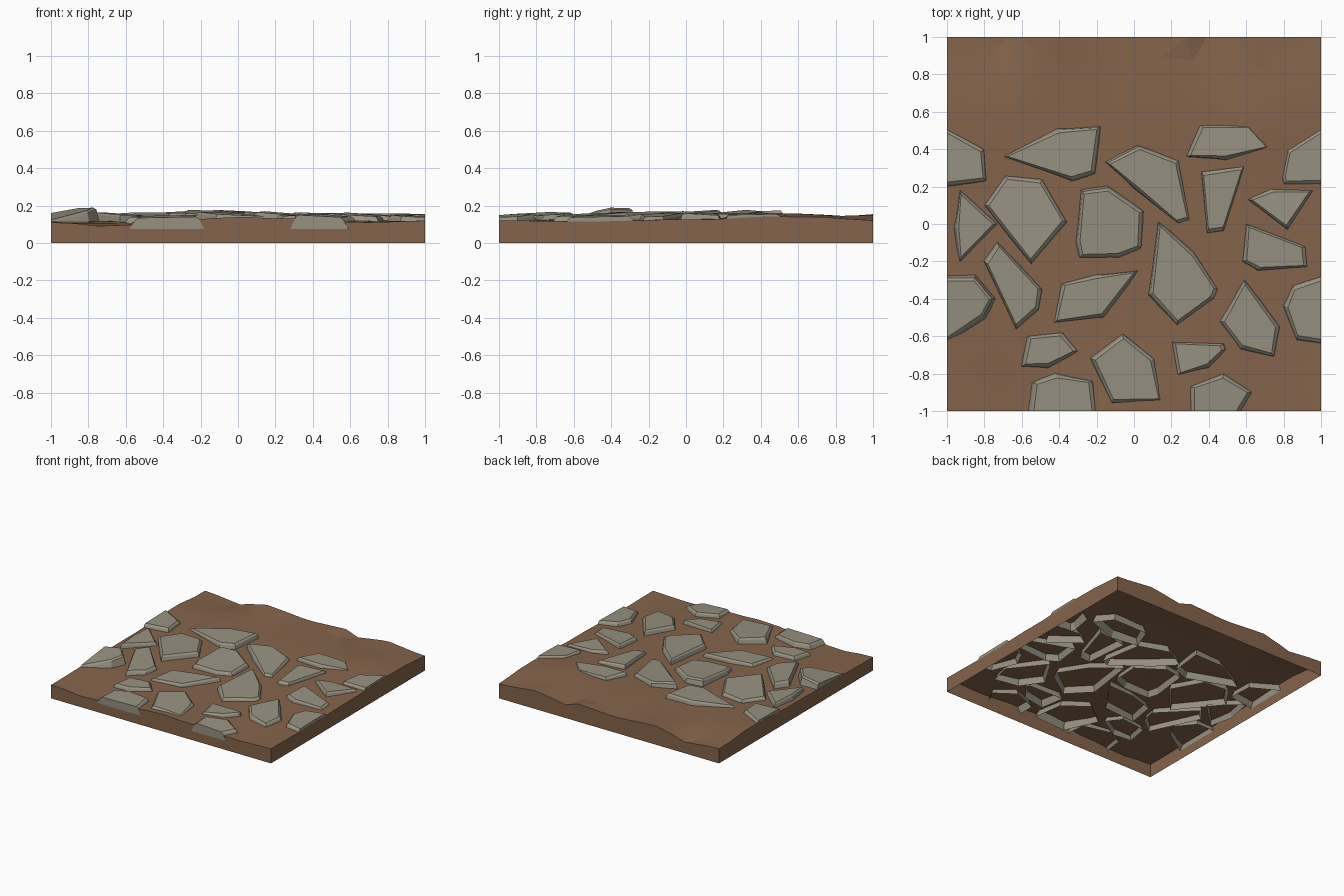
import bpy, bmesh, random
from mathutils import Vector

if "Cube" in bpy.data.objects:
    bpy.data.objects.remove(bpy.data.objects["Cube"])

random.seed(4)


def material(name, rgb):
    m = bpy.data.materials.new(name)
    m.diffuse_color = (*rgb, 1)
    m.use_nodes = True
    m.node_tree.nodes["Principled BSDF"].inputs["Base Color"].default_value = m.diffuse_color
    return m


DIRT = material("dirt", (0.235, 0.128, 0.072))
ROCK = material("rock", (0.31, 0.285, 0.222))


def finish(name, bm, mat):
    me = bpy.data.meshes.new(name)
    bm.to_mesh(me)
    bm.free()
    me.materials.append(mat)
    ob = bpy.data.objects.new(name, me)
    bpy.context.collection.objects.link(ob)
    return ob


# Dirt relief: a few heights blended by distance
HEIGHTS = [(-1, -1, .11), (-.7, -1, .09), (-.4, -1, .11), (0, -1, .14), (.3, -1, .13),
           (.7, -1, .11), (1, -1, .12), (-1, -.5, .115), (1, -.5, .115), (-1, 0, .12),
           (1, 0, .125), (-1, .6, .14), (1, .6, .14), (-1, 1, .12), (1, 1, .12),
           (-.72, 1, .09), (-.45, 1, .155), (0, 1, .13), (.26, 1, .15), (.42, 1, .105),
           (.7, 1, .15), (.75, .6, .16), (-.6, .65, .13), (.2, .65, .14),
           (-.3, 0, .125), (.3, -.2, .125), (-.3, -.6, .12), (.4, -.6, .125), (.4, .2, .13)]


def ground(x, y):
    num = den = 0
    for px, py, h in HEIGHTS:
        w = 1 / ((x - px) ** 2 + (y - py) ** 2 + 0.003) ** 1.5
        num += w * h
        den += w
    return num / den


# Dirt tile: bumpy, irregularly faceted top with side walls, open underneath
bm = bmesh.new()
bmesh.ops.create_grid(bm, x_segments=14, y_segments=14, size=1)
for v in bm.verts:
    for a in (0, 1):
        if abs(v.co[a]) < 0.99:
            v.co[a] += random.uniform(-0.04, 0.04)
    v.co.z = ground(v.co.x, v.co.y)
bmesh.ops.triangulate(bm, faces=bm.faces)
rim = [e for e in bm.edges if e.is_boundary]
ext = bmesh.ops.extrude_edge_only(bm, edges=rim)["geom"]
for v in ext:
    if isinstance(v, bmesh.types.BMVert):
        v.co.z = 0
bmesh.ops.recalc_face_normals(bm, faces=bm.faces)
dirt = finish("dirt_tile", bm, DIRT)
bpy.context.view_layer.objects.active = dirt
dirt.select_set(True)
bpy.ops.object.shade_smooth_by_angle(angle=0.12)

count = 0


def stone(top, tilt, *outline):
    """Flagstone: outline at dirt level, sloped sides, bevelled tilted top, open below."""
    global count
    count += 1
    pts = [Vector(p) for p in outline]
    n = len(pts)
    if sum(pts[i].cross(pts[(i + 1) % n]) for i in range(n)) < 0:
        pts.reverse()
    mid = sum(pts, Vector((0, 0))) / n
    bm = bmesh.new()
    rings = []
    for inset, drop in ((-0.02, None), (0.008, 0.012), (0.024, 0)):
        ring = []
        for p in pts:
            q = p + (mid - p).normalized() * inset
            if abs(p.x) > 0.99:                    # stones cut by the side borders
                q = Vector((p.x, p.y + (inset if mid.y > p.y else -inset)))
            if abs(p.y) > 0.99:                    # stones cut by the front border
                q = Vector((p.x + (inset if mid.x > p.x else -inset), p.y * 1.001))
            q.x = max(-0.999, min(0.999, q.x))
            d = q - mid
            z = 0.075 if drop is None else top - drop + tilt[0] * d.x + tilt[1] * d.y
            ring.append(bm.verts.new((q.x, q.y, z)))
        rings.append(ring)
    for lo, hi in zip(rings, rings[1:]):
        for i in range(n):
            j = (i + 1) % n
            bm.faces.new((lo[i], lo[j], hi[j], hi[i]))
    bm.faces.new(rings[-1])
    finish(f"stone_{count:02d}", bm, ROCK)


# Back row
stone(.162, (.05, .03), (-.70, .36), (-.41, .51), (-.18, .52), (-.21, .27), (-.33, .23))
stone(.160, (-.06, .03), (-.15, .33), (.02, .42), (.24, .34), (.30, .02), (.24, 0), (0, .19))
stone(.158, (-.02, -.02), (.28, .36), (.35, .53), (.63, .53), (.73, .41), (.49, .34))
# Stones cut by the left and right borders
stone(.155, (-.03, .02), (1, .51), (.82, .40), (.79, .24), (.80, .21), (1, .21))
stone(.155, (.02, .02), (-1, .51), (-.80, .40), (-.79, .23), (-1, .20))
stone(.145, (-.05, .02), (1, -.28), (.85, -.33), (.80, -.44), (.87, -.62), (1, -.64))
stone(.168, (.18, .12), (-1, -.28), (-.85, -.28), (-.75, -.40), (-.80, -.50), (-1, -.63))
# Middle stones
stone(.155, (-.06, 0), (-.93, .18), (-.73, 0), (-.93, -.20), (-.96, -.02))
stone(.155, (.03, -.03), (-.80, .10), (-.69, .26), (-.49, .24), (-.36, .01), (-.55, -.21))
stone(.162, (-.03, .06), (-.31, -.10), (-.28, .18), (-.14, .20), (.05, .07),
      (.04, -.13), (-.08, -.18), (-.29, -.18))
stone(.155, (-.03, .03), (.36, .28), (.59, .31), (.48, -.04), (.39, -.05))
stone(.155, (-.03, -.04), (.61, .13), (.73, .19), (.96, .18), (.82, -.03))
stone(.150, (-.05, .03), (.58, -.20), (.60, 0), (.92, -.12), (.93, -.23), (.66, -.25))
stone(.155, (-.05, .02), (-.80, -.20), (-.73, -.10), (-.49, -.35), (-.51, -.46), (-.63, -.56))
stone(.147, (.03, .04), (-.43, -.53), (-.39, -.32), (-.20, -.27), (.02, -.25), (-.16, -.50))
stone(.156, (-.06, .02), (.08, -.38), (.13, .01), (.32, -.15), (.45, -.35), (.43, -.40), (.23, -.54))
stone(.152, (-.04, .04), (.46, -.52), (.59, -.30), (.78, -.55), (.75, -.71), (.57, -.67))
# Front row
stone(.143, (.02, .03), (-.60, -.76), (-.57, -.60), (-.38, -.58), (-.30, -.68), (-.46, -.77))
stone(.155, (-.05, .03), (-.23, -.72), (-.06, -.59), (.11, -.72), (.15, -.95), (-.12, -.96))
stone(.150, (.03, .02), (.20, -.63), (.48, -.64), (.49, -.67), (.40, -.77), (.23, -.81))
stone(.143, (.02, .06), (-.56, -1), (-.54, -.85), (-.42, -.80), (-.22, -.84), (-.20, -1))
stone(.148, (-.05, .06), (.30, -1), (.30, -.87), (.48, -.80), (.63, -.90), (.57, -1))
